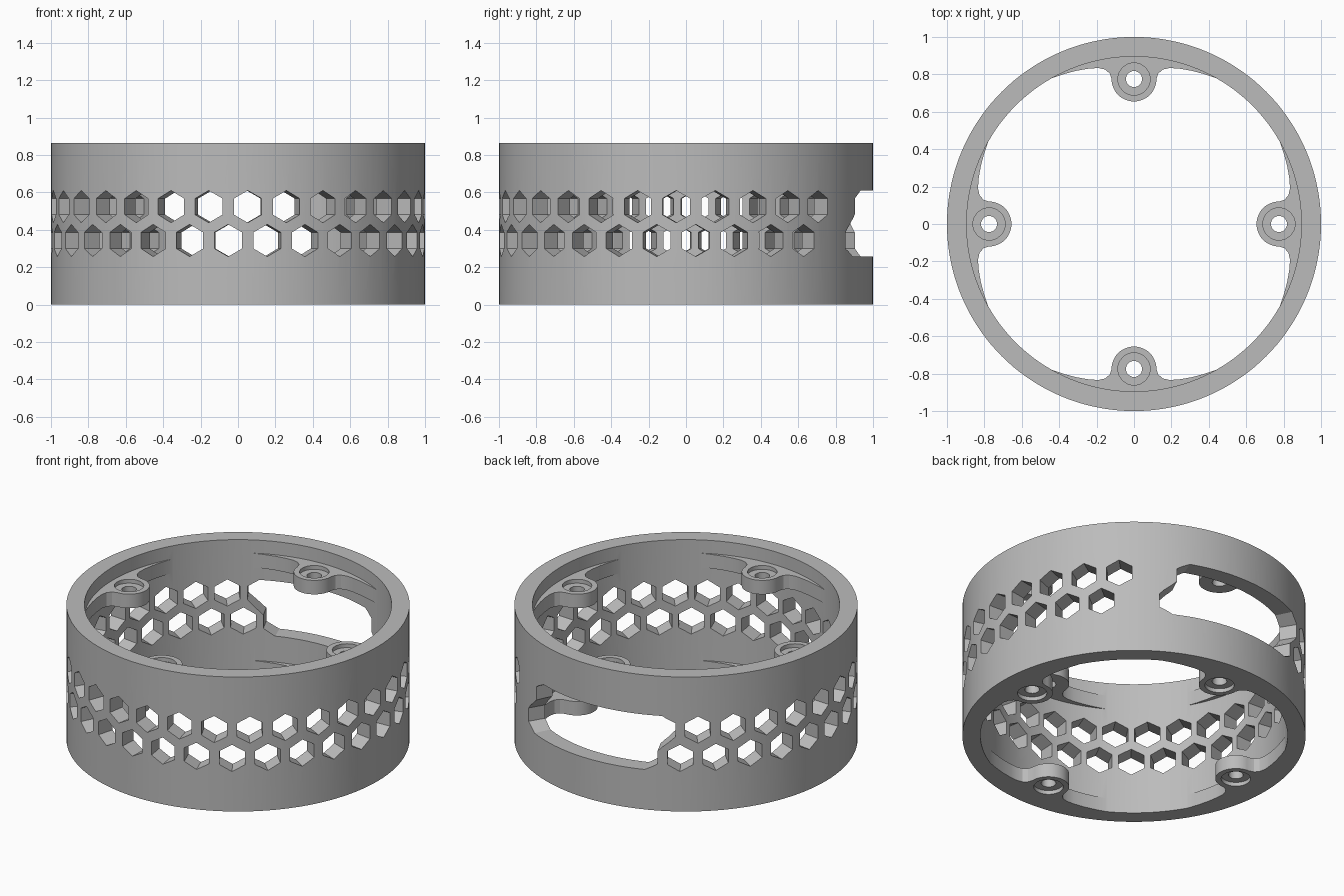
import bpy, bmesh, math
from mathutils import Matrix, Vector

cube = bpy.data.objects.get("Cube")
if cube:
    bpy.data.objects.remove(cube, do_unlink=True)

HEIGHT, OUTER, INNER = 0.865, 1.0, 0.895
BOSS_RADIUS, BOSS_AT = 0.12, 0.775
STEP = 12                          # degrees between neighbouring vents
HEX = 0.086                        # vent corner radius
UPPER, LOWER = 0.524, 0.343        # vent row heights
HALF = 4.5                         # half a vent's width in degrees

grey = bpy.data.materials.new("Grey")
grey.use_nodes = True
colour = (0.5, 0.5, 0.5, 1)
grey.diffuse_color = colour
grey.node_tree.nodes["Principled BSDF"].inputs["Base Color"].default_value = colour


def to_object(name, bm):
    bmesh.ops.recalc_face_normals(bm, faces=bm.faces)
    mesh = bpy.data.meshes.new(name)
    bm.to_mesh(mesh)
    bm.free()
    mesh.materials.append(grey)
    obj = bpy.data.objects.new(name, mesh)
    bpy.context.collection.objects.link(obj)
    return obj


def add_prism(bm, outline, z0, z1, matrix=Matrix()):
    """Extrude a flat outline from z0 to z1."""
    low = [bm.verts.new(matrix @ Vector((x, y, z0))) for x, y in outline]
    high = [bm.verts.new(matrix @ Vector((x, y, z1))) for x, y in outline]
    bm.faces.new(low)
    bm.faces.new(high)
    for i in range(len(low)):
        j = (i + 1) % len(low)
        bm.faces.new((low[i], low[j], high[j], high[i]))


def circle(radius, count, cx=0, cy=0):
    return [(cx + radius * math.cos(math.tau * i / count),
             cy + radius * math.sin(math.tau * i / count)) for i in range(count)]


def apply_boolean(target, tool, operation):
    tool.hide_render = True
    mod = target.modifiers.new("Cut", "BOOLEAN")
    mod.operation, mod.object, mod.solver = operation, tool, "EXACT"
    bpy.context.view_layer.objects.active = target
    bpy.ops.object.modifier_apply(modifier=mod.name)
    bpy.data.objects.remove(tool, do_unlink=True)


# Plain ring wall
bm = bmesh.new()
count = 144
loops = [[bm.verts.new((x, y, z)) for x, y in circle(r, count)]
         for r, z in ((OUTER, 0), (OUTER, HEIGHT), (INNER, HEIGHT), (INNER, 0))]
for k in range(4):
    a, b = loops[k], loops[(k + 1) % 4]
    for i in range(count):
        j = (i + 1) % count
        bm.faces.new((a[i], a[j], b[j], b[i]))
housing = to_object("vented_ring_housing", bm)

# Screw lugs: a boss blended into the wall, four at the top and four at the bottom
flank = [(0.45, 0.83), (0.45, 0.776), (0.38, 0.80), (0.31, 0.819), (0.24, 0.831),
         (0.19, 0.834), (0.155, 0.826), (0.13, 0.805)]
nose = [(BOSS_RADIUS * math.cos(a), BOSS_AT - BOSS_RADIUS * math.sin(a))
        for a in (math.pi * i / 24 for i in range(25))]
lug = [(0.2, 0.92)] + flank + nose + [(-x, y) for x, y in reversed(flank)] + [(-0.2, 0.92)]
quarters = [Matrix.Rotation(math.radians(90 * i), 4, "Z") for i in range(4)]
bm = bmesh.new()
for turn in quarters:
    add_prism(bm, lug, 0, 0.09, turn)
    add_prism(bm, lug, 0.69, 0.78, turn)
apply_boolean(housing, to_object("lugs", bm), "UNION")

# Counterbores in the outer faces of the lugs
bm = bmesh.new()
bore = circle(0.086, 32, 0, BOSS_AT)
for turn in quarters:
    add_prism(bm, bore, -0.1, 0.025, turn)
    add_prism(bm, bore, 0.755, 1, turn)
apply_boolean(housing, to_object("counterbore_cutter", bm), "DIFFERENCE")

# Screw holes and two staggered rows of hexagonal vents
bm = bmesh.new()
for turn in quarters:
    add_prism(bm, circle(0.043, 24, 0, BOSS_AT), -0.2, 1.2, turn)
hexagon = circle(HEX, 6)
for first, z in ((129, UPPER), (123, LOWER)):
    for i in range(24 + 1):
        angle = first + STEP * i
        if angle > first + STEP * 24 - 1:
            continue
        place = (Matrix.Translation((0, 0, z))
                 @ Matrix.Rotation(math.radians(angle), 4, "Z")
                 @ Matrix.Rotation(math.radians(90), 4, "Y"))
        add_prism(bm, hexagon, 0.85, 1.1, place)

# Large rear window, its ends following the outline of the missing vents
flat = HEX / 2
bottom, top = LOWER - HEX, UPPER + HEX
left, right = 63, 111              # end vents of the lower row
gap = STEP / 2
slant_low, slant_high = LOWER + flat, UPPER - flat
columns = [(left - HALF, LOWER - flat, slant_low),
           (left, bottom, slant_low + (slant_high - slant_low) * HALF / gap),
           (left + gap - HALF - 0.02, bottom, slant_high),
           (left + gap - HALF, bottom, UPPER + flat),
           (left + gap, bottom, top)]
columns += [(a, bottom, top) for a in range(left + 8, right, 2)]
columns += [(right, bottom, top),
            (right + HALF, LOWER - flat, top),
            (right + HALF + 0.02, slant_low, top),
            (right + gap, slant_low + (slant_high - slant_low) * (gap - HALF) / gap, top),
            (right + gap + HALF, slant_high, UPPER + flat)]
sections = []
for angle, z0, z1 in columns:
    c, s = math.cos(math.radians(angle)), math.sin(math.radians(angle))
    sections.append([bm.verts.new((r * c, r * s, z))
                     for r, z in ((0.85, z0), (1.1, z0), (1.1, z1), (0.85, z1))])
bm.faces.new(sections[0])
bm.faces.new(sections[-1])
for a, b in zip(sections, sections[1:]):
    for i in range(4):
        j = (i + 1) % 4
        bm.faces.new((a[i], a[j], b[j], b[i]))
apply_boolean(housing, to_object("vent_cutter", bm), "DIFFERENCE")

# Smooth curved walls, crisp edges
bpy.ops.object.select_all(action="DESELECT")
housing.select_set(True)
bpy.context.view_layer.objects.active = housing
bpy.ops.object.shade_smooth_by_angle(angle=math.radians(25))
